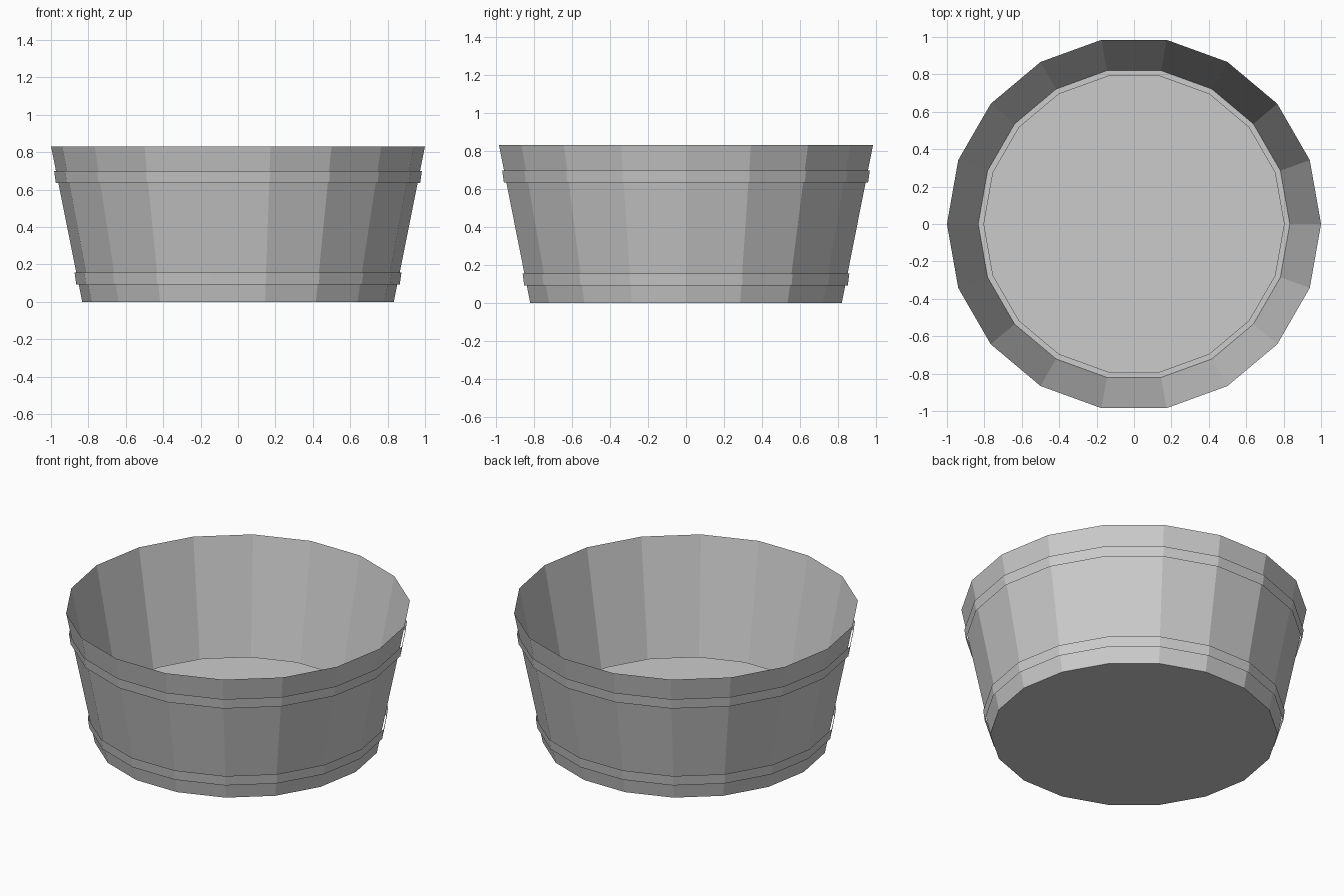
import bpy
import bmesh
from math import cos, sin, tau

cube = bpy.data.objects.get("Cube")
if cube:
    bpy.data.objects.remove(cube, do_unlink=True)

SIDES = 18

grey = bpy.data.materials.new("plain grey")
grey.use_nodes = True
colour = (0.6, 0.6, 0.6, 1)
grey.diffuse_color = colour
grey.node_tree.nodes["Principled BSDF"].inputs["Base Color"].default_value = colour


def ring_part(name, profile, cap=False):
    """Flat-sided shell through (radius, height) rings, optionally closed below."""
    bm = bmesh.new()
    rings = [[bm.verts.new((r * cos(tau * i / SIDES), r * sin(tau * i / SIDES), z))
              for i in range(SIDES)] for r, z in profile]
    for low, high in zip(rings, rings[1:]):
        for i in range(SIDES):
            j = (i + 1) % SIDES
            bm.faces.new((low[i], low[j], high[j], high[i]))
    if cap:
        # a lone ring faces up, the base of a shell faces down
        bm.faces.new(rings[0] if len(rings) == 1 else rings[0][::-1])
    mesh = bpy.data.meshes.new(name)
    bm.to_mesh(mesh)
    bm.free()
    mesh.materials.append(grey)
    obj = bpy.data.objects.new(name, mesh)
    bpy.context.collection.objects.link(obj)
    return obj


# Thin flared tub with a closed base
ring_part("tub_wall", [(0.833, 0), (1.0, 0.832)], cap=True)

# Raised inner floor, slightly smaller than the base
ring_part("inner_floor", [(0.805, 0.14)], cap=True)

# Hoops standing just clear of the wall
ring_part("lower_hoop", [(0.865, 0.093), (0.874, 0.157)])
ring_part("upper_hoop", [(0.974, 0.635), (0.983, 0.699)])
